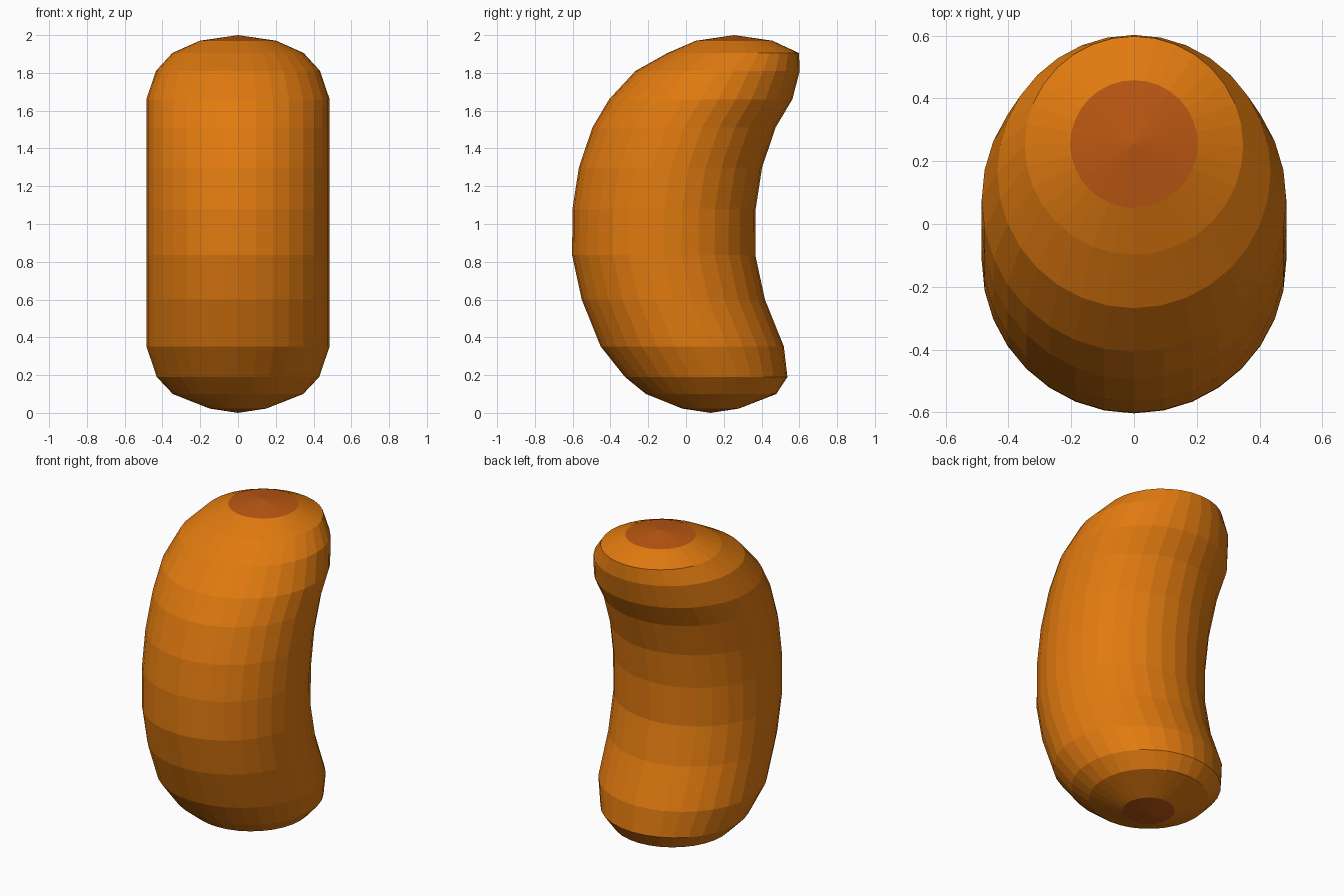
import bpy, bmesh, math

if "Cube" in bpy.data.objects:
    bpy.data.objects.remove(bpy.data.objects["Cube"])

SIDES = 32

# Cross-sections from bottom to top: height, radius, centre y
RINGS = [
    (0.023, 0.15, 0.13), (0.10, 0.345, 0.133), (0.19, 0.43, 0.107),
    (0.352, 0.485, 0.033), (0.60, 0.485, -0.067), (0.835, 0.485, -0.118),
    (1.08, 0.485, -0.116), (1.30, 0.485, -0.082), (1.512, 0.485, -0.01),
    (1.66, 0.485, 0.078), (1.81, 0.435, 0.167), (1.905, 0.348, 0.25),
    (1.97, 0.203, 0.255),
]


def material(name, colour):
    m = bpy.data.materials.new(name)
    m.diffuse_color = (*colour, 1)
    m.use_nodes = True
    m.node_tree.nodes["Principled BSDF"].inputs["Base Color"].default_value = m.diffuse_color
    return m


# Bent sausage body: stacked horizontal circles joined by quads
bm = bmesh.new()
loops = []
for z, r, cy in RINGS:
    loops.append([bm.verts.new((r * math.cos(2 * math.pi * i / SIDES),
                                cy + r * math.sin(2 * math.pi * i / SIDES), z))
                  for i in range(SIDES)])
for a, b in zip(loops, loops[1:]):
    for i in range(SIDES):
        j = (i + 1) % SIDES
        bm.faces.new((a[i], a[j], b[j], b[i]))

# Shallow cone tips in the darker end colour
for loop, tip in ((loops[0], (0, 0.13, 0.0)), (loops[-1], (0, 0.255, 2.0))):
    centre = bm.verts.new(tip)
    for i in range(SIDES):
        f = bm.faces.new((loop[i], loop[(i + 1) % SIDES], centre))
        f.material_index = 1
bmesh.ops.recalc_face_normals(bm, faces=bm.faces)

mesh = bpy.data.meshes.new("sausage")
bm.to_mesh(mesh)
bm.free()
mesh.materials.append(material("orange skin", (0.75, 0.195, 0.005)))
mesh.materials.append(material("burnt orange ends", (0.50, 0.096, 0.006)))
bpy.context.collection.objects.link(bpy.data.objects.new("sausage", mesh))
